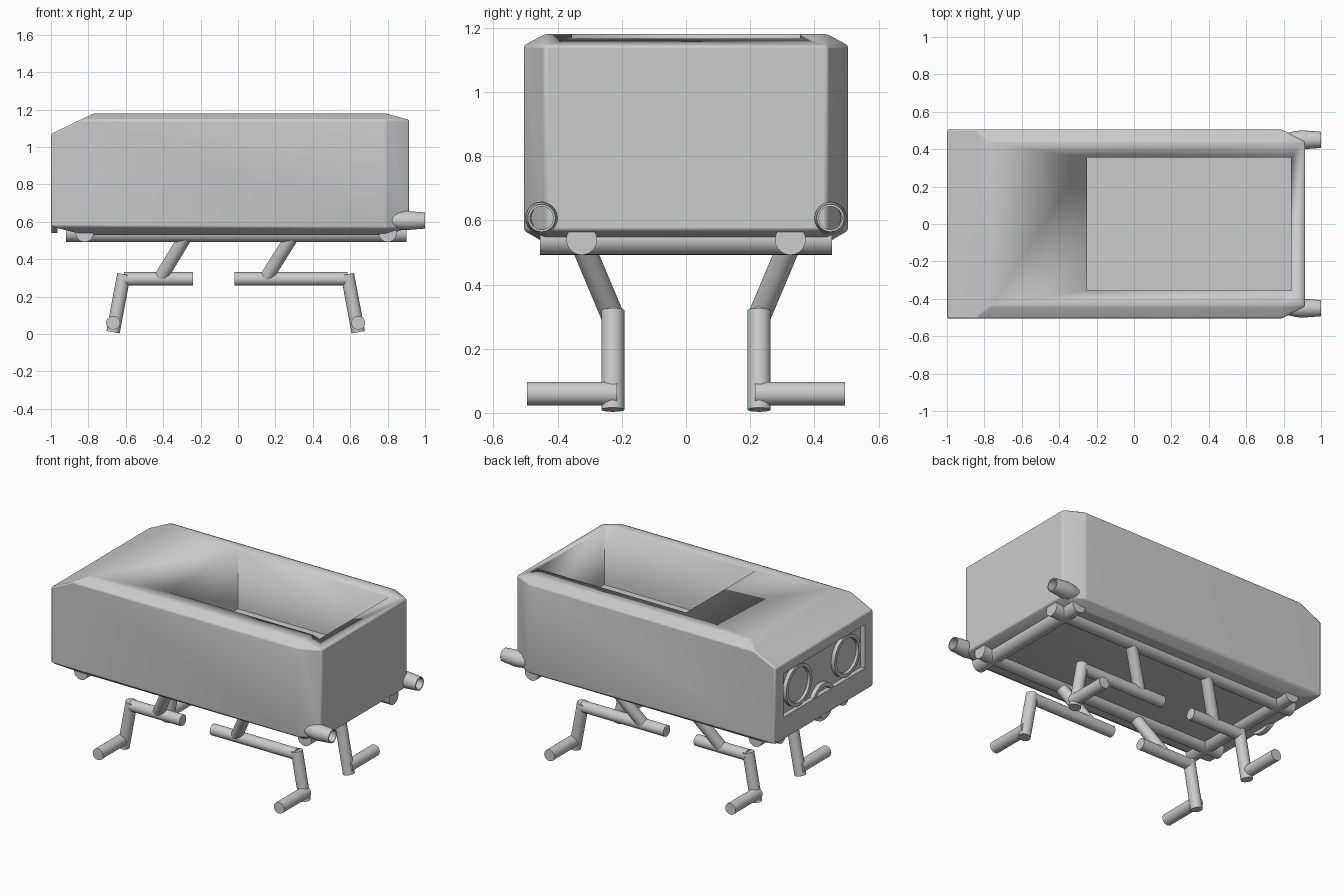
import bpy, bmesh, math
from mathutils import Vector

if "Cube" in bpy.data.objects:
    bpy.data.objects.remove(bpy.data.objects["Cube"])


def finish(name, bm, angle=35):
    bmesh.ops.recalc_face_normals(bm, faces=bm.faces)
    me = bpy.data.meshes.new(name)
    bm.to_mesh(me)
    bm.free()
    ob = bpy.data.objects.new(name, me)
    bpy.context.collection.objects.link(ob)
    bpy.ops.object.select_all(action='DESELECT')
    ob.select_set(True)
    bpy.context.view_layer.objects.active = ob
    bpy.ops.object.shade_smooth_by_angle(angle=math.radians(angle))
    return ob


def rod(name, a, b, r, n=24):
    a, b = Vector(a), Vector(b)
    bm = bmesh.new()
    bmesh.ops.create_cone(bm, cap_ends=True, segments=n, radius1=r, radius2=r, depth=(b - a).length)
    rot = (b - a).to_track_quat('Z', 'Y')
    for v in bm.verts:
        v.co = rot @ v.co + (a + b) / 2
    return finish(name, bm)


def box(name, lo, hi):
    bm = bmesh.new()
    bmesh.ops.create_cube(bm, size=1)
    for v in bm.verts:
        v.co = [lo[i] + (v.co[i] + 0.5) * (hi[i] - lo[i]) for i in range(3)]
    return finish(name, bm)


def lathe_x(name, profile, y, z, n=32, closed=True):
    """Revolve (x, radius) points about an axis along x."""
    bm = bmesh.new()
    rings = []
    for x, r in profile:
        rings.append([bm.verts.new((x, y + r * math.cos(2 * math.pi * k / n), z + r * math.sin(2 * math.pi * k / n)))
                      for k in range(n)])
    m = len(rings)
    for i in range(m if closed else m - 1):
        p, q = rings[i], rings[(i + 1) % m]
        for k in range(n):
            bm.faces.new((p[k], p[(k + 1) % n], q[(k + 1) % n], q[k]))
    if not closed:
        bm.faces.new(rings[0])
        bm.faces.new(rings[-1])
    return finish(name, bm)


def cut(target, cutter):
    bpy.context.view_layer.objects.active = target
    mod = target.modifiers.new("cut", 'BOOLEAN')
    mod.operation, mod.solver, mod.object = 'DIFFERENCE', 'EXACT', cutter
    bpy.ops.object.modifier_apply(modifier=mod.name)
    bpy.data.objects.remove(cutter)


# Body: chamfered hull, mirrored in y
half = [(-1, .505, .575), (-1, .505, 1.07), (-.845, .505, 1.145), (-.77, .44, 1.18),
        (.79, .44, 1.18), (.79, .505, 1.145), (.915, .44, 1.145), (.915, .44, .568),
        (.79, .505, .568), (.79, .44, .53), (-.82, .44, .53)]
bm = bmesh.new()
for x, y, z in half:
    bm.verts.new((x, y, z))
    bm.verts.new((x, -y, z))
bmesh.ops.convex_hull(bm, input=bm.verts)
bmesh.ops.dissolve_limit(bm, angle_limit=math.radians(2), verts=bm.verts, edges=bm.edges)
body = finish("body", bm)
bev = body.modifiers.new("bevel", 'BEVEL')
bev.width, bev.segments, bev.limit_method, bev.angle_limit = 0.008, 2, 'ANGLE', math.radians(20)
bpy.ops.object.modifier_apply(modifier=bev.name)

# Cargo bed and recessed headlight panel
cut(body, box("bed_cutter", (-.25, -.355, .80), (.84, .355, 1.4)))
cut(body, box("panel_cutter", (-1.2, -.42, .72), (-.97, .42, 1.005)))

# Headlights: ring with a lens inside the panel
for s, side in ((1, "left"), (-1, "right")):
    lathe_x(f"headlight_ring_{side}", [(-.965, .135), (-.995, .135), (-.995, .112), (-.965, .112)], s * .25, .865)
    lathe_x(f"headlight_lens_{side}", [(-.965, .112), (-.98, .108)], s * .25, .865, closed=False)

# Half-ring ornament rising from the panel's lower edge
lathe_x("panel_arch", [(-.965, .12), (-.997, .12), (-.997, .095), (-.965, .095)], 0, .66)

# Underbody frame
for s, side in ((1, "left"), (-1, "right")):
    rod(f"frame_rail_{side}", (-.92, s * .325, .54), (.90, s * .325, .54), .048)
for x, end in ((-.82, "front"), (.80, "rear")):
    rod(f"frame_crossbar_{end}", (x, -.455, .54), (x, .455, .54), .048)

# Exhaust pipes: hollow tapered tubes
for s, side in ((1, "left"), (-1, "right")):
    lathe_x(f"exhaust_{side}", [(.80, .032), (.86, .046), (.90, .051), (1.0, .043), (1.0, .036), (.85, .036), (.80, .025)],
            s * .45, .607, 24)

# Legs: slanted strut, horizontal bar, shin and foot
legs = {"front": (-.275, -.415, -.61, -.24, -.668), "rear": (.295, .15, .585, -.02, .643)}
for end, (top, bot, knee, tip, ankle) in legs.items():
    for s, side in ((1, "left"), (-1, "right")):
        n, y = f"{end}_{side}", s * .228
        rod(f"leg_strut_{n}", (top, s * .325, .53), (bot, y, .30), .036)
        rod(f"leg_bar_{n}", (knee, y, .295), (tip, y, .295), .036)
        rod(f"leg_shin_{n}", (knee, y, .32), (ankle, y, .01), .036)
        rod(f"foot_{n}", (ankle, s * .215, .06), (ankle, s * .495, .06), .037)
